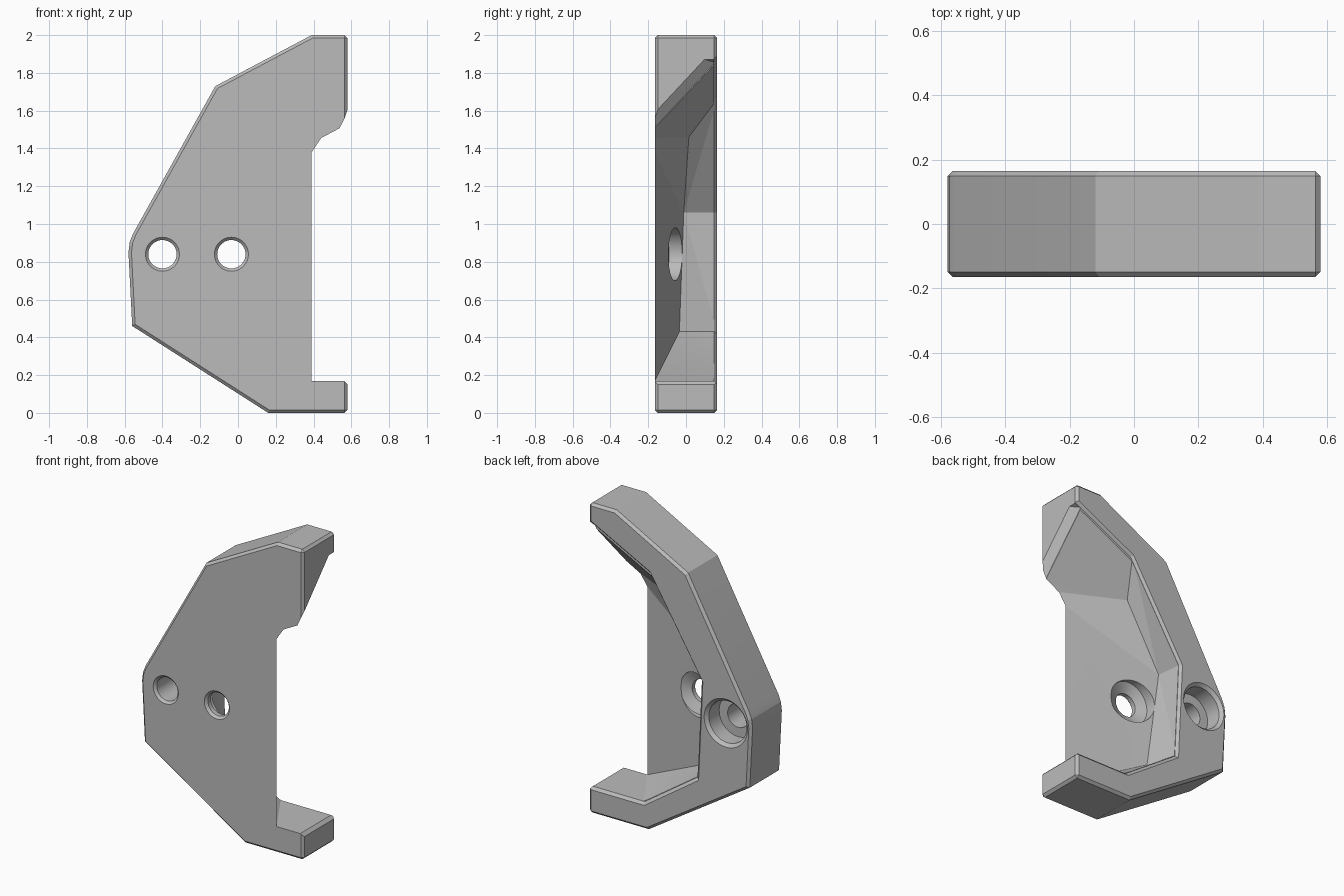
import bpy, bmesh, math
from mathutils import Vector

cube = bpy.data.objects.get("Cube")
if cube:
    bpy.data.objects.remove(cube, do_unlink=True)

HALF = 0.165      # half thickness of the bracket
grey = bpy.data.materials.new("plain_grey")
grey.use_nodes = True
grey.diffuse_color = (0.5, 0.5, 0.5, 1)
grey.node_tree.nodes["Principled BSDF"].inputs["Base Color"].default_value = (0.5, 0.5, 0.5, 1)


def to_object(name, bm):
    bmesh.ops.recalc_face_normals(bm, faces=bm.faces)
    mesh = bpy.data.meshes.new(name)
    bm.to_mesh(mesh)
    bm.free()
    mesh.materials.append(grey)
    obj = bpy.data.objects.new(name, mesh)
    bpy.context.collection.objects.link(obj)
    return obj


def hull(name, points):
    bm = bmesh.new()
    for p in points:
        bm.verts.new(p)
    bmesh.ops.convex_hull(bm, input=bm.verts)
    loose = [v for v in bm.verts if not v.link_faces]
    bmesh.ops.delete(bm, geom=loose, context='VERTS')
    bmesh.ops.dissolve_limit(bm, angle_limit=0.01, verts=bm.verts, edges=bm.edges)
    return to_object(name, bm)


def lathe(name, x, z, profile, sides=48):
    # solid turned about an axis along y, from (radius, y) pairs
    bm = bmesh.new()
    turn = [2 * math.pi * i / sides for i in range(sides)]
    rings = [[bm.verts.new((x + r * math.cos(a), y, z + r * math.sin(a))) for a in turn]
             for r, y in profile]
    for a, b in zip(rings, rings[1:]):
        for i in range(sides):
            j = (i + 1) % sides
            bm.faces.new((a[i], a[j], b[j], b[i]))
    bm.faces.new(rings[0])
    bm.faces.new(rings[-1])
    return to_object(name, bm)


# Outer body: extruded outline with chamfered rims
outline = [(0.16, 0), (0.58, 0), (0.58, 2), (0.39, 2), (-0.12, 1.73),
           (-0.555, 0.95), (-0.573, 0.905), (-0.58, 0.85), (-0.56, 0.46)]
bm = bmesh.new()
face = bm.faces.new([bm.verts.new((x, -HALF, z)) for x, z in outline])
side = bmesh.ops.extrude_face_region(bm, geom=[face])["geom"]
bmesh.ops.translate(bm, vec=(0, 2 * HALF, 0),
                    verts=[g for g in side if isinstance(g, bmesh.types.BMVert)])
body = to_object("bracket_body", bm)
bevel = body.modifiers.new("rim_chamfer", 'BEVEL')
bevel.width = 0.016
bevel.segments = 1
bevel.limit_method = 'ANGLE'
bevel.angle_limit = math.radians(70)

# Main pocket, open to the back and the left side
mouth = [(0.8, 0.17), (0.19, 0.17), (-0.19, 0.43), (-0.22, 1.06), (0.15, 1.66), (0.8, 1.99)]
pocket_points = [(x, y, z) for x, z in mouth for y in (HALF, 0.3)]
pocket_points += [(-0.13, -0.035, 0.43), (-0.2, -0.012, 1.06), (0.065, 0.015, 1.46),
                  (0.39, -HALF, 0.17), (0.39, -HALF, 1.38), (0.44, -HALF, 1.455),
                  (0.8, -0.2675, 0.17), (0.8, -0.2675, 1.53)]
cutters = [hull("pocket_cutter", pocket_points)]

# Chamfer along the back rim of the pocket
cutters.append(hull("rim_cutter",
    [(x, 0.149, z) for x, z in mouth] +
    [(0.58 + (x - 0.58) * 1.04, 0.181, 1.02 + (z - 1.02) * 1.04) for x, z in mouth]))

# Chamfers on the tips of the upper and lower hooks
cutters.append(hull("tip_cutter", [
    (0.54, -0.2, 0.19), (0.54, 0.2, 0.19), (0.6, -0.2, 0.13), (0.6, 0.2, 0.13),
    (0.54, -0.2, 1.475), (0.54, 0.155, 1.855), (0.54, 0.2, 1.855),
    (0.6, -0.2, 1.59), (0.6, 0.07, 1.88), (0.6, 0.2, 1.88)]))

# Screw holes: counterbored outer one, countersunk inner one
entry = [(0.125, -0.2), (0.075, -0.15)]
cutters.append(lathe("outer_hole_cutter", -0.4, 0.84,
    entry + [(0.075, 0.04), (0.135, 0.04), (0.135, 0.145), (0.19, 0.2)]))
cutters.append(lathe("inner_hole_cutter", -0.035, 0.84,
    entry + [(0.075, -0.12), (0.14, -0.09), (0.14, 0.1)]))

for cutter in cutters:
    cutter.hide_render = True
    mod = body.modifiers.new(cutter.name, 'BOOLEAN')
    mod.operation = 'DIFFERENCE'
    mod.solver = 'EXACT'
    mod.object = cutter

# Bake the cuts and drop the helpers
bpy.context.view_layer.update()
graph = bpy.context.evaluated_depsgraph_get()
result = bpy.data.meshes.new_from_object(body.evaluated_get(graph))
body.modifiers.clear()
body.data = result
for cutter in cutters:
    bpy.data.objects.remove(cutter, do_unlink=True)

# Smooth only the round hole walls
bpy.ops.object.select_all(action='DESELECT')
body.select_set(True)
bpy.context.view_layer.objects.active = body
bpy.ops.object.shade_smooth_by_angle(angle=math.radians(10))
